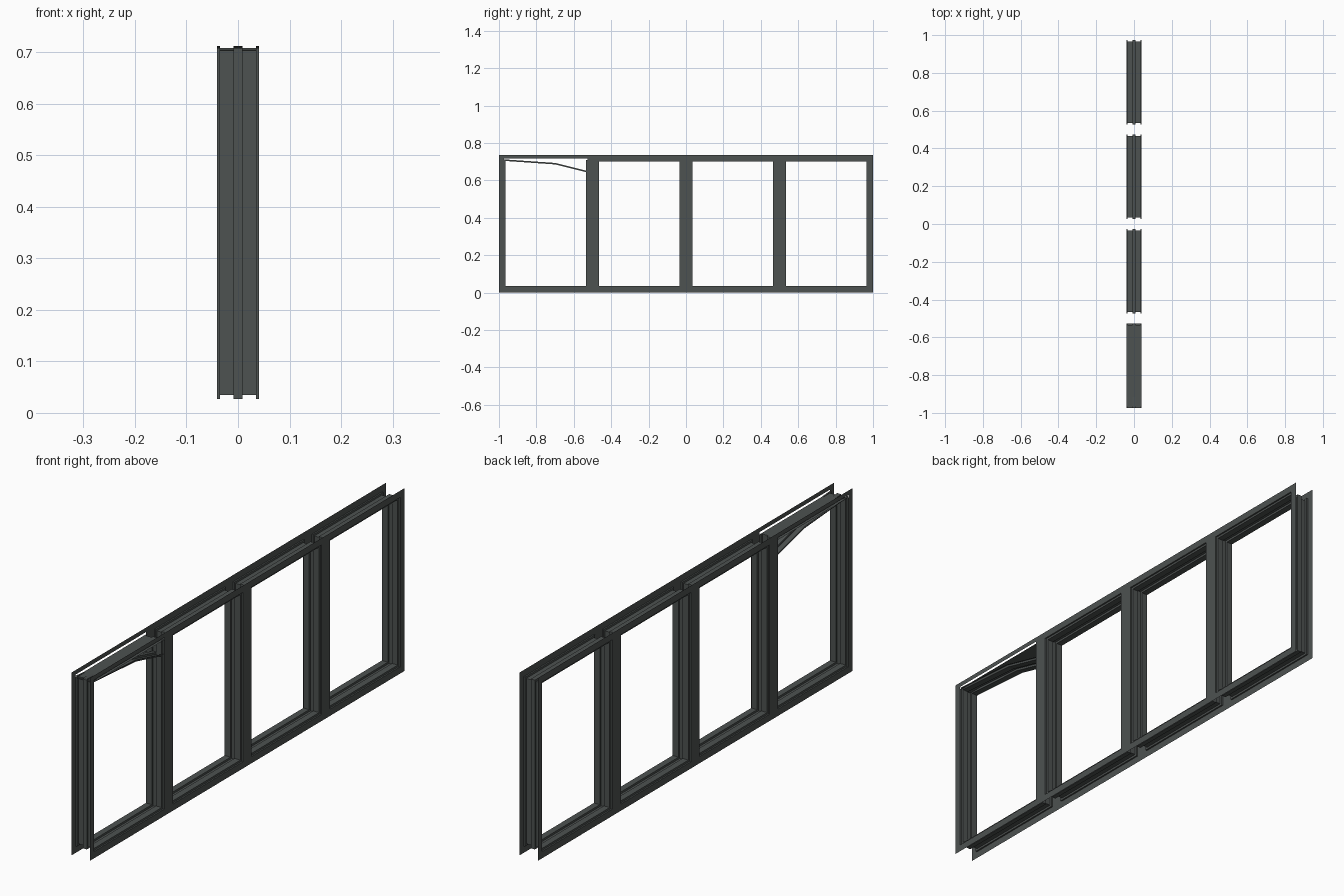
import bpy

cube = bpy.data.objects.get("Cube")
if cube:
    bpy.data.objects.remove(cube, do_unlink=True)

# Dark grey painted metal
metal = bpy.data.materials.new("dark grey metal")
metal.use_nodes = True
colour = (0.075, 0.084, 0.082, 1)
metal.diffuse_color = colour
bsdf = next(n for n in metal.node_tree.nodes if n.type == "BSDF_PRINCIPLED")
bsdf.inputs["Base Color"].default_value = colour
bsdf.inputs["Roughness"].default_value = 0.6

HALF, HEIGHT = 1.0, 0.735           # outer frame
DEPTH = 0.041                       # half thickness of the frame
EDGE = 0.027                        # visible face width of a bar
LOW, HIGH = EDGE, HEIGHT - EDGE     # opening bottom and top
STEP = 0.008                        # depth of the reveal grooves

# Reveal profile: position through the frame, and inset into the opening
half_profile = [(0.009, 0), (0.009, STEP), (0.035, STEP), (0.035, 0), (DEPTH, 0)]
PROFILE = [(-x, d) for x, d in reversed(half_profile)] + half_profile


def make(name, verts, faces):
    mesh = bpy.data.meshes.new(name)
    mesh.from_pydata(verts, [], faces)
    mesh.materials.append(metal)
    obj = bpy.data.objects.new(name, mesh)
    bpy.context.collection.objects.link(obj)
    return obj


def sweep(name, path, closed=False):
    """Sweep the reveal along (y, z, y inset, z inset) points."""
    n = len(path)
    verts = [(x, y + d * iy, z + d * iz) for x, d in PROFILE for y, z, iy, iz in path]
    faces = []
    for k in range(len(PROFILE) - 1):
        for i in range(n if closed else n - 1):
            j = (i + 1) % n
            a, b = k * n, (k + 1) * n
            faces.append((a + i, b + i, b + j, a + j))
    return make(name, verts, faces)


def face_sheet(name, x, bars):
    """Thin outer face made of flat rectangles."""
    verts, faces = [], []
    for y0, y1, z0, z1 in bars:
        k = len(verts)
        verts += [(x, y0, z0), (x, y1, z0), (x, y1, z1), (x, y0, z1)]
        quad = [k, k + 1, k + 2, k + 3]
        faces.append(quad if x > 0 else quad[::-1])
    return make(name, verts, faces)


openings = [(-HALF + 0.5 * i + EDGE, -HALF + 0.5 * (i + 1) - EDGE) for i in range(4)]

# Outer faces: uprights full height, rails between them
uprights = [-HALF] + [y for pair in openings for y in pair] + [HALF]
bars = [(a, b, 0, HEIGHT) for a, b in zip(uprights[::2], uprights[1::2])]
for i, (a, b) in enumerate(openings):
    bars.append((a, b, 0, LOW))
    bars.append((a, b, HEIGHT - 0.018 if i == 0 else HIGH, HEIGHT))
face_sheet("left_face", DEPTH, bars)
face_sheet("right_face", -DEPTH, bars)

# Grooved reveals lining the openings
for i, (a, b) in enumerate(openings):
    top_inset = 0 if i == 0 else -1
    sweep(f"reveal_{i + 1}",
          [(b, HIGH, -1, top_inset), (a, HIGH, 1, top_inset),
           (a, LOW, 1, 1), (b, LOW, -1, 1)][2:] +
          [(b, HIGH, -1, top_inset), (a, HIGH, 1, top_inset)], closed=i > 0)

# The first opening is open at the top: add its left upright and bent head strip
a, b = openings[0]
sweep("first_upright", [(a, HIGH, 1, 0), (a, LOW, 1, 1)])
sweep("bent_head_strip", [(b, 0.65, 0, -1), (-0.7, 0.693, 0, -1), (a, HIGH + 0.004, 0, -1)])
